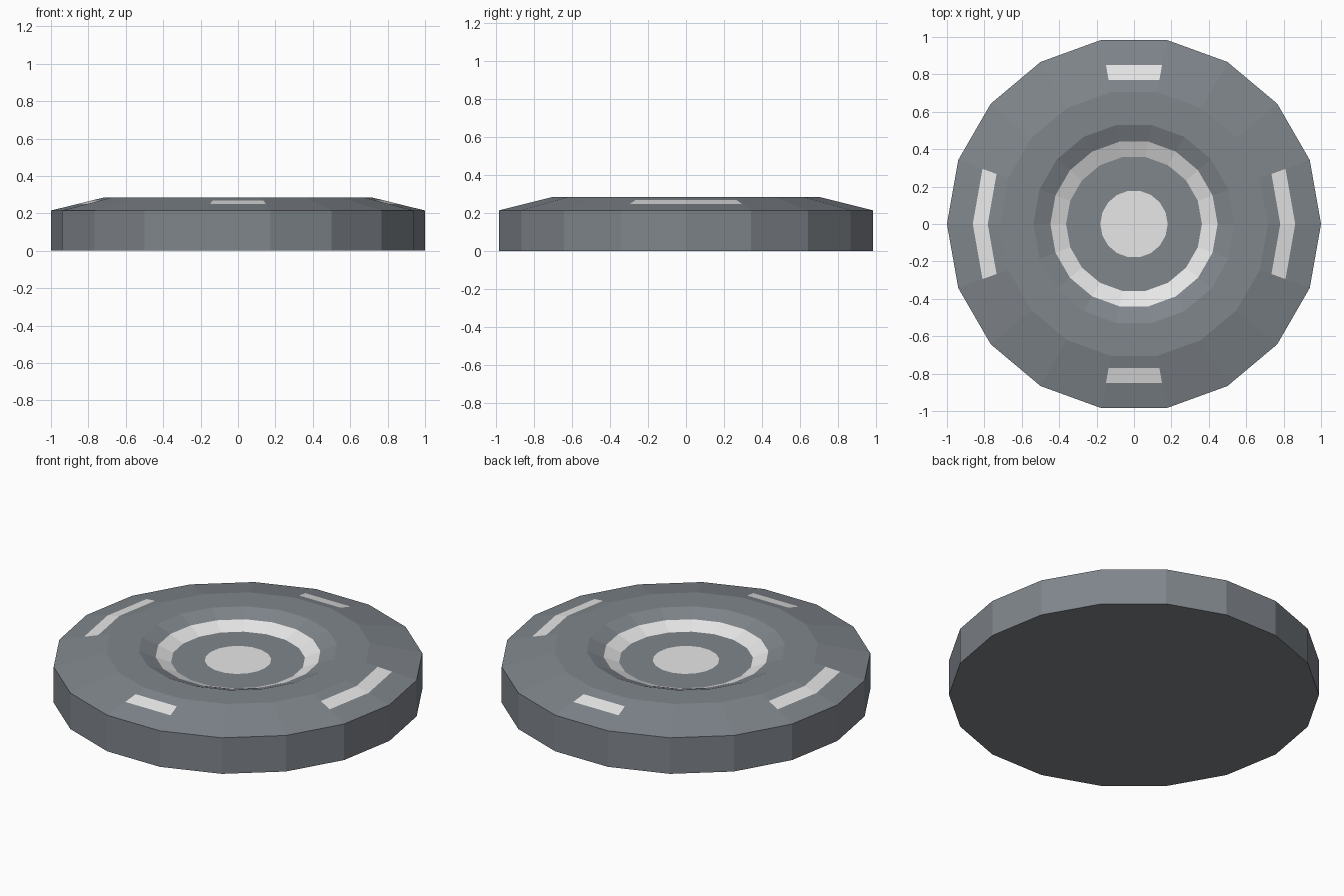
import bpy, bmesh, math

if "Cube" in bpy.data.objects:
    bpy.data.objects.remove(bpy.data.objects["Cube"])

SIDES = 18

def material(name, rgb):
    m = bpy.data.materials.new(name)
    m.diffuse_color = (*rgb, 1.0)
    m.use_nodes = True
    m.node_tree.nodes["Principled BSDF"].inputs["Base Color"].default_value = m.diffuse_color
    return m

grey = material("blue_grey_metal", (0.215, 0.238, 0.262))
white = material("pale_light", (0.8, 0.8, 0.8))

def slope_z(r):
    # height of the outer bevel at radius r
    return 0.285 - 0.07 * (r - 0.716) / 0.284

# Profile from the base outwards, up and in to the centre (radius, height)
profile = [(1.0, 0.0), (1.0, 0.215), (0.862, slope_z(0.862)),
           (0.782, slope_z(0.782)), (0.716, 0.285), (0.538, 0.285),
           (0.447, 0.25), (0.363, 0.215), (0.18, 0.215)]
MARKER_BAND, LIT_RING = 2, 6
# Facets carrying the four bevel markers: front, back, and pairs left and right
MARKER_FACETS = {0, 17, 8, 9, 4, 13}

bm = bmesh.new()
rings = [[bm.verts.new((r * math.cos(2 * math.pi * i / SIDES),
                        r * math.sin(2 * math.pi * i / SIDES), z))
          for i in range(SIDES)] for r, z in profile]

# Body bands, with the bright ring and bevel markers coloured
for k in range(len(rings) - 1):
    a, b = rings[k], rings[k + 1]
    for i in range(SIDES):
        j = (i + 1) % SIDES
        f = bm.faces.new((a[i], a[j], b[j], b[i]))
        if k == LIT_RING or (k == MARKER_BAND and i in MARKER_FACETS):
            f.material_index = 1

# Base and bright centre disc
bm.faces.new(rings[0][::-1])
bm.faces.new(rings[-1]).material_index = 1

mesh = bpy.data.meshes.new("round_pad")
bm.to_mesh(mesh)
bm.free()
mesh.materials.append(grey)
mesh.materials.append(white)
pad = bpy.data.objects.new("round_pad", mesh)
bpy.context.collection.objects.link(pad)
